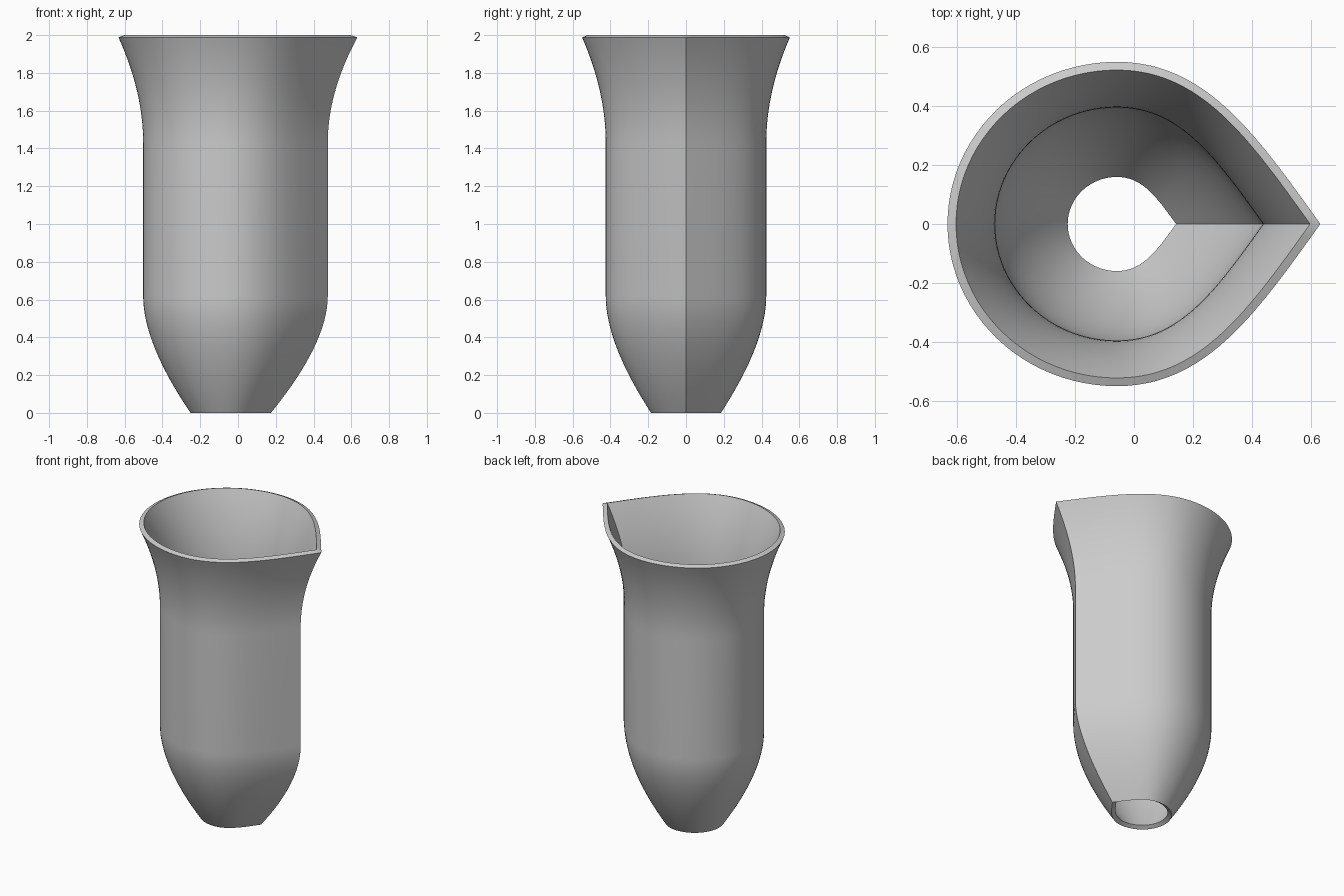
import bpy
import bmesh
from math import pi, sin, cos
from mathutils import Vector

cube = bpy.data.objects.get("Cube")
if cube:
    bpy.data.objects.remove(cube, do_unlink=True)

WALL = 0.03
CENTRE_X = -0.058


def bezier(points, t):
    """Point on a Bezier curve of any degree."""
    pts = [Vector(p) for p in points]
    while len(pts) > 1:
        pts = [a.lerp(b, t) for a, b in zip(pts, pts[1:])]
    return pts[0]


def teardrop(n_round=48, n_side=24):
    """Unit section: rounded on the left, pointed on the right."""
    side = [(0, 1), (0.55, 1), (0.86, 0.55), (1.255, 0)]
    upper = [bezier(side, 1 - i / n_side) for i in range(n_side)]
    rounded = [Vector((-1.045 * sin(pi * i / n_round), cos(pi * i / n_round)))
               for i in range(n_round + 1)]
    lower = [Vector((p.x, -p.y)) for p in reversed(upper[1:])]
    return upper + rounded + lower


# Outer wall profile: (half width, height), tapered foot, straight body, flared mouth
foot = [(0.185, 0), (0.425, 0.37), (0.425, 0.62)]
mouth = [(0.425, 1.43), (0.425, 1.70), (0.55, 1.988)]
outer = [bezier(foot, i / 16) for i in range(17)]
outer += [bezier(mouth, i / 16) for i in range(17)]

# Inner wall: outer profile pushed inward along its normal
inner = []
for i, p in enumerate(outer):
    d = (outer[min(i + 1, len(outer) - 1)] - outer[max(i - 1, 0)]).normalized()
    inner.append(p + Vector((-d.y, d.x)) * WALL)

# Loft the section round the closed wall profile
section = teardrop()
bm = bmesh.new()
rings = [[bm.verts.new((CENTRE_X + s.x * p.x, s.y * p.x, p.y)) for s in section]
         for p in outer + inner[::-1]]
n = len(section)
for a, b in zip(rings, rings[1:] + rings[:1]):
    for i in range(n):
        j = (i + 1) % n
        bm.faces.new((a[i], a[j], b[j], b[i]))
bmesh.ops.recalc_face_normals(bm, faces=bm.faces)

mesh = bpy.data.meshes.new("flared_teardrop_shell")
bm.to_mesh(mesh)
bm.free()
shell = bpy.data.objects.new("flared_teardrop_shell", mesh)
bpy.context.collection.objects.link(shell)

# Plain grey material
grey = bpy.data.materials.new("light_grey")
grey.use_nodes = True
colour = (0.6, 0.6, 0.6, 1)
grey.diffuse_color = colour
grey.node_tree.nodes["Principled BSDF"].inputs["Base Color"].default_value = colour
mesh.materials.append(grey)

# Smooth walls, crisp rims and pointed edge
bpy.ops.object.select_all(action="DESELECT")
shell.select_set(True)
bpy.context.view_layer.objects.active = shell
bpy.ops.object.shade_smooth_by_angle(angle=pi / 6)
